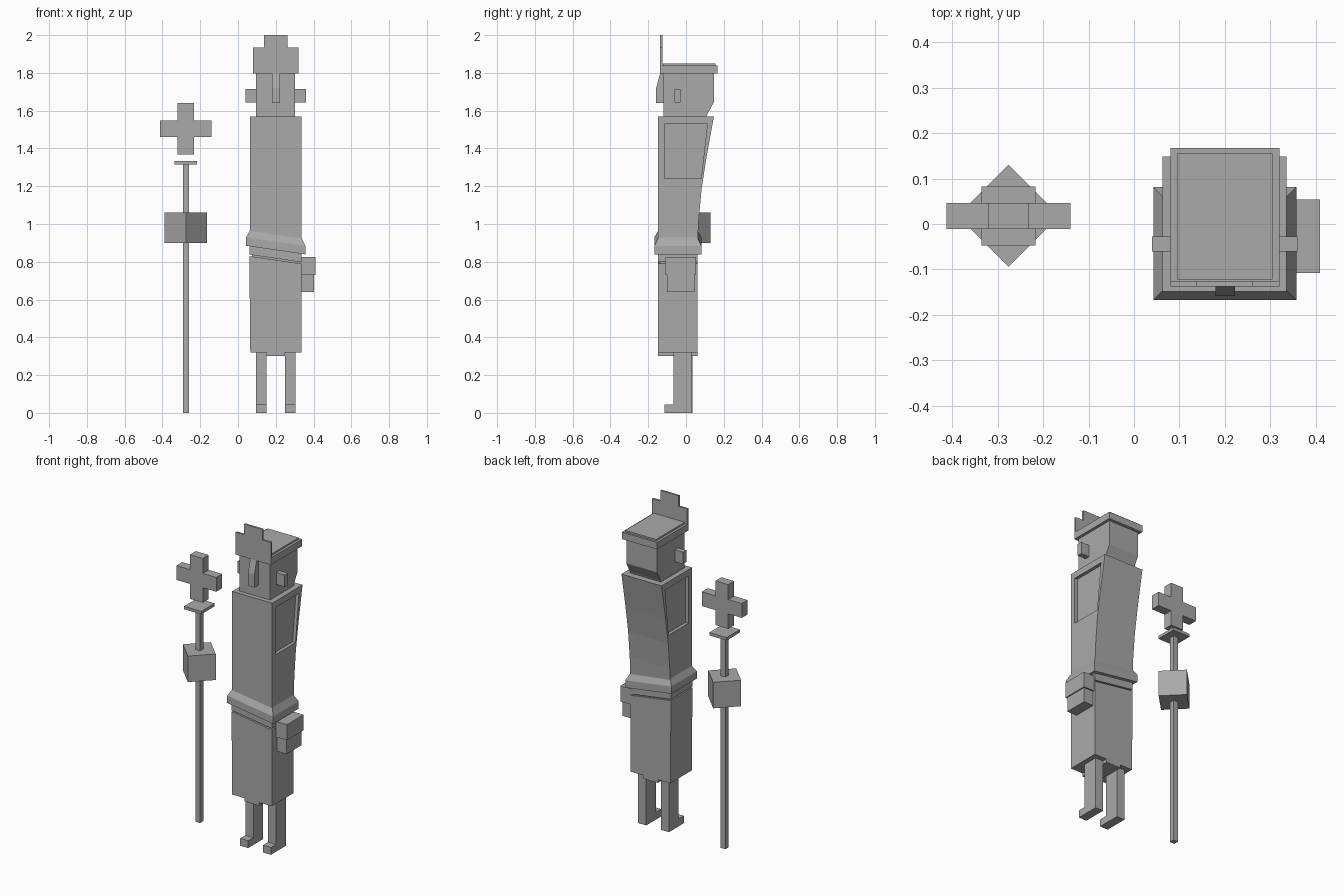
import bpy
import bmesh
from mathutils import Matrix

cube = bpy.data.objects.get("Cube")
if cube:
    bpy.data.objects.remove(cube, do_unlink=True)

GREY = (0.4, 0.4, 0.4, 1.0)
mat = bpy.data.materials.new("plain grey")
mat.use_nodes = True
mat.diffuse_color = GREY
bsdf = next(n for n in mat.node_tree.nodes if n.type == 'BSDF_PRINCIPLED')
bsdf.inputs["Base Color"].default_value = GREY


def finish(name, bm):
    bmesh.ops.recalc_face_normals(bm, faces=bm.faces)
    mesh = bpy.data.meshes.new(name)
    bm.to_mesh(mesh)
    bm.free()
    mesh.materials.append(mat)
    ob = bpy.data.objects.new(name, mesh)
    bpy.context.collection.objects.link(ob)
    return ob


def loft(name, rings):
    """Skin a stack of matching closed rings and cap both ends."""
    bm = bmesh.new()
    loops = [[bm.verts.new(p) for p in ring] for ring in rings]
    n = len(loops[0])
    for a, b in zip(loops, loops[1:]):
        for i in range(n):
            j = (i + 1) % n
            bm.faces.new((a[i], a[j], b[j], b[i]))
    bm.faces.new(loops[0][::-1])
    bm.faces.new(loops[-1])
    return finish(name, bm)


def box(name, x0, x1, y0, y1, z0, z1):
    return loft(name, [[(x0, y0, z), (x1, y0, z), (x1, y1, z), (x0, y1, z)] for z in (z0, z1)])


def side_prism(name, yz, x0, x1):
    return loft(name, [[(x, y, z) for y, z in yz] for x in (x0, x1)])


def front_prism(name, xz, y0, y1):
    return loft(name, [[(x, y, z) for x, z in xz] for y in (y0, y1)])


def tilt(x):
    """Height change of the slanted waist line."""
    return -0.145 * (x - 0.2)


# Legs with forward feet
foot_profile = [(-0.115, 0), (0.03, 0), (0.03, 0.34), (-0.065, 0.34), (-0.065, 0.045), (-0.115, 0.045)]
for side, x0 in (("right", 0.095), ("left", 0.25)):
    side_prism(side + "_leg", foot_profile, x0, x0 + 0.055)

# Skirt with a lower middle strip and slanted top
front_prism("skirt", [(0.065, 0.32), (0.15, 0.32), (0.15, 0.30), (0.25, 0.30), (0.25, 0.32),
                      (0.335, 0.32), (0.335, 0.79), (0.06, 0.83)], -0.149, 0.06)
# Recessed seam and waist above it
front_prism("waist_seam", [(0.075, 0.80), (0.32, 0.76), (0.32, 0.84), (0.075, 0.88)], -0.137, 0.048)
front_prism("waist", [(0.06, 0.838), (0.335, 0.798), (0.335, 0.87), (0.06, 0.91)], -0.149, 0.06)

# Slanted belt with a bevelled upper edge
rings = []
for z, inset in ((0.862, 0), (0.907, 0), (0.947, 0.021)):
    x0, x1, y0, y1 = 0.043 + inset, 0.357 - inset, -0.167 + inset, 0.081 - inset
    rings.append([(x, y, z + tilt(x)) for x, y in ((x0, y0), (x1, y0), (x1, y1), (x0, y1))])
loft("belt", rings)

# Torso leaning back toward the shoulders
torso = side_prism("torso", [(-0.148, 0.89), (0.061, 0.89), (0.068, 1.03), (0.083, 1.19),
                             (0.108, 1.35), (0.148, 1.57), (-0.148, 1.57)], 0.063, 0.336)
# Recessed panel on each side of the torso
panel = [(-0.115, 1.24), (0.08, 1.24), (0.113, 1.53), (-0.115, 1.53)]
for side, x0, x1 in (("right", 0.0, 0.083), ("left", 0.316, 0.4)):
    cutter = side_prism(side + "_panel_cutter", panel, x0, x1)
    cutter.hide_render = True
    mod = torso.modifiers.new(side + "_panel", 'BOOLEAN')
    mod.operation = 'DIFFERENCE'
    mod.solver = 'EXACT'
    mod.object = cutter
bpy.context.view_layer.update()
cut_mesh = bpy.data.meshes.new_from_object(torso.evaluated_get(bpy.context.evaluated_depsgraph_get()))
torso.modifiers.clear()
torso.data = cut_mesh
for side in ("right", "left"):
    bpy.data.objects.remove(bpy.data.objects[side + "_panel_cutter"], do_unlink=True)

# Head, nose and ears
side_prism("head", [(-0.12, 1.56), (0.105, 1.56), (0.112, 1.58), (0.148, 1.645),
                    (0.148, 1.805), (-0.12, 1.805)], 0.095, 0.303)
side_prism("nose", [(-0.115, 1.64), (-0.158, 1.64), (-0.158, 1.72), (-0.136, 1.80), (-0.115, 1.80)],
           0.179, 0.222)
for side, x0, x1 in (("right", 0.04, 0.1), ("left", 0.3, 0.36)):
    box(side + "_ear", x0, x1, -0.06, -0.028, 1.643, 1.716)

# Cap with stepped top and tall front crest
box("cap_brim", 0.08, 0.32, -0.13, 0.167, 1.797, 1.84)
box("cap_top", 0.095, 0.305, -0.122, 0.155, 1.838, 1.85)
front_prism("cap_crest", [(0.08, 1.797), (0.32, 1.797), (0.32, 1.935), (0.262, 1.935),
                          (0.262, 2.0), (0.138, 2.0), (0.138, 1.935), (0.08, 1.935)], -0.137, -0.125)

# Hip pouch with flap
box("pouch", 0.325, 0.402, -0.1, 0.045, 0.64, 0.74)
box("pouch_flap", 0.325, 0.409, -0.108, 0.054, 0.73, 0.826)

# Staff: pole, turned block, collar and floating cross
SX, SY = -0.276, 0.018
box("staff_pole", SX - 0.016, SX + 0.016, SY - 0.016, SY + 0.016, 0, 1.32)
R = 0.112
loft("staff_block", [[(SX - R, SY, z), (SX, SY - R, z), (SX + R, SY, z), (SX, SY + R, z)]
                     for z in (0.9, 1.06)])
box("staff_collar", SX - 0.059, SX + 0.059, SY - 0.065, SY + 0.065, 1.315, 1.333)
a, b, cz = 0.044, 0.136, 1.505
cross = [(-a, -b), (a, -b), (a, -a), (b, -a), (b, a), (a, a),
         (a, b), (-a, b), (-a, a), (-b, a), (-b, -a), (-a, -a)]
front_prism("staff_cross", [(SX + x, cz + z) for x, z in cross], SY - 0.029, SY + 0.028)
